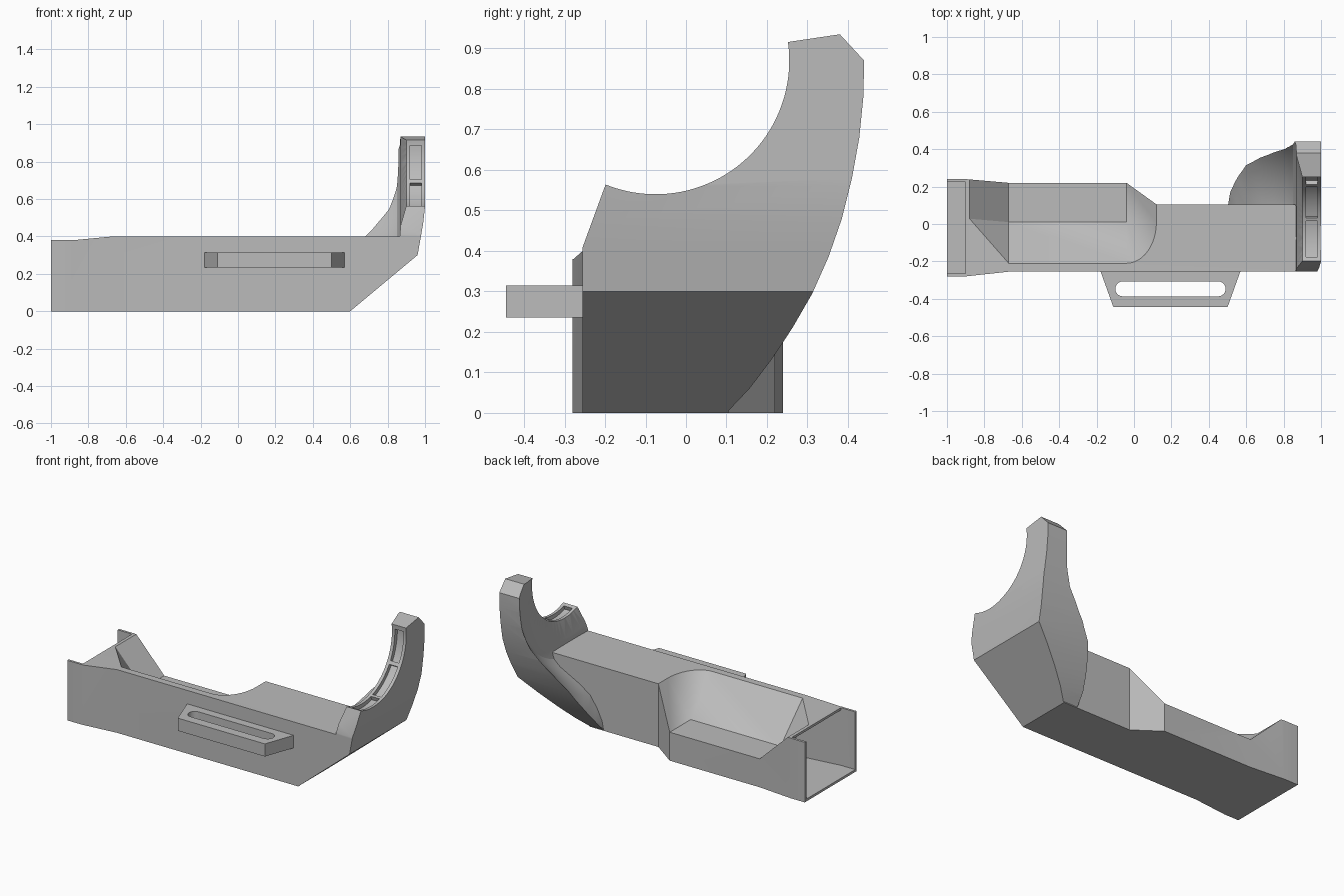
import bpy, bmesh, math
from mathutils import Vector

cube = bpy.data.objects.get("Cube")
if cube:
    bpy.data.objects.remove(cube)

grey = bpy.data.materials.new("plain_grey")
grey.use_nodes = True
colour = (0.5, 0.5, 0.5, 1)
grey.diffuse_color = colour
grey.node_tree.nodes["Principled BSDF"].inputs["Base Color"].default_value = colour

CY, CZ, R = -0.075, 0.87, 0.33   # axis of the cradle arc


def finish(name, bm):
    bmesh.ops.recalc_face_normals(bm, faces=bm.faces)
    mesh = bpy.data.meshes.new(name)
    bm.to_mesh(mesh)
    bm.free()
    mesh.materials.append(grey)
    obj = bpy.data.objects.new(name, mesh)
    bpy.context.collection.objects.link(obj)
    return obj


def prism(name, outline, axis, lo, hi):
    """Extrude a 2D outline along the x, y or z axis."""
    def place(p, d):
        c = list(p)
        c.insert("xyz".index(axis), d)
        return Vector(c)
    bm = bmesh.new()
    face = bm.faces.new([bm.verts.new(place(p, lo)) for p in outline])
    ext = bmesh.ops.extrude_face_region(bm, geom=[face])
    shift = place((0, 0), hi - lo)
    bmesh.ops.translate(bm, vec=shift, verts=[v for v in ext["geom"] if isinstance(v, bmesh.types.BMVert)])
    return finish(name, bm)


def boolean(obj, cutter, operation="DIFFERENCE"):
    """Apply a boolean and remove the helper."""
    mod = obj.modifiers.new("bool", "BOOLEAN")
    mod.object, mod.operation, mod.solver = cutter, operation, "EXACT"
    bpy.context.view_layer.objects.active = obj
    bpy.ops.object.modifier_apply(modifier=mod.name)
    bpy.data.objects.remove(cutter)


def arc(radius, start, end, steps):
    """Points on the cradle circle; angles run from straight down towards the back."""
    angles = [math.radians(start + (end - start) * i / steps) for i in range(steps + 1)]
    return [(CY + radius * math.sin(a), CZ - radius * math.cos(a)) for a in angles]


def recess(drop):
    """Sloped recess with one rounded corner."""
    low = [(-0.67, 0.01), (-0.67, 0.4), (-0.04, 0.4), (-0.04, 0.01)]
    top = [(-0.9, 0.4), (-0.9, 0.03), (-0.67, -0.21), (0.12, 0.4)]
    for i in range(13):
        a = math.pi / 2 * i / 12
        top.append((-0.04 + 0.16 * math.sin(a), 0.01 - 0.22 * math.cos(a)))
    bm = bmesh.new()
    for x, y in low:
        bm.verts.new((x, y, 0.18 - drop))
    for x, y in top:
        bm.verts.new((x, y, 0.4 - drop))
        bm.verts.new((x, y, 0.6))
    bmesh.ops.convex_hull(bm, input=bm.verts)
    return finish("recess_cutter", bm)


# Main hollow body
plan = [(-1, -0.28), (-0.9, -0.28), (-0.67, -0.255), (1, -0.255), (1, 0.105),
        (0.12, 0.105), (-0.04, 0.22), (-0.67, 0.22), (-0.9, 0.24), (-1, 0.24)]
body = prism("body", plan, "z", 0, 0.5)
side = [(-1, 0), (0.6, 0), (0.96, 0.3), (0.977, 0.4), (-0.67, 0.4), (-0.88, 0.38), (-1, 0.38)]
boolean(body, prism("side_profile", side, "y", -1, 1), "INTERSECT")
boolean(body, recess(0))

inner = [(-1.1, -0.265), (-0.9, -0.265), (-0.67, -0.235), (0.5, -0.235), (0.5, 0.085),
         (0.1, 0.085), (-0.05, 0.2), (-0.67, 0.2), (-0.9, 0.225), (-1.1, 0.225)]
cavity = prism("cavity", inner, "z", 0.015, 0.365)
boolean(cavity, recess(0.02))
boolean(body, cavity)
mouth = [(-1.1, -0.265), (-0.9, -0.265), (-0.9, 0.225), (-1.1, 0.225)]
boolean(body, prism("mouth", mouth, "z", 0.015, 0.6))

# Curved cradle arm: side outline, trimmed by the end profile
curve = [(0.1, 0), (0.157, 0.06), (0.21, 0.13), (0.263, 0.21), (0.312, 0.295), (0.352, 0.385),
         (0.385, 0.48), (0.41, 0.58), (0.428, 0.68), (0.438, 0.78), (0.44, 0.87), (0.38, 0.935)]
outline = [(-0.255, 0)] + curve + arc(R, 98, -22, 40) + [(-0.255, 0.41)]
arm = prism("cradle_arm", outline, "x", 0.45, 1.1)
end = [(0.4, 0), (0.6, 0), (0.96, 0.3), (0.978, 0.4), (0.99, 0.47), (1, 0.56), (1, 1), (0.4, 1)]
boolean(arm, prism("end_profile", end, "y", -1, 1), "INTERSECT")

# Scooped inner flank, turned about the cradle axis
flank = [(0.3, 0), (0.9, 0), (0.9, 0.33), (0.87, 0.44), (0.865, 0.5), (0.85, 0.54), (0.81, 0.575),
         (0.75, 0.605), (0.68, 0.64), (0.6, 0.69), (0.55, 0.76), (0.515, 0.83), (0.5, 0.9), (0.48, 1.1), (0.3, 1.1)]
bm = bmesh.new()
verts = [bm.verts.new((x, CY, CZ - r)) for x, r in flank]
edges = [bm.edges.new(pair) for pair in zip(verts, verts[1:] + verts[:1])]
bmesh.ops.spin(bm, geom=verts + edges, cent=(0, CY, CZ), axis=(1, 0, 0), angle=math.tau,
               steps=72, use_merge=True)
bmesh.ops.remove_doubles(bm, verts=bm.verts, dist=0.0001)
boolean(arm, finish("flank_cutter", bm))

# Three shallow pockets along the cradle rim
for start, stop in ((-18, 16), (19, 56), (60, 93)):
    ring = arc(R - 0.03, start, stop, 10) + arc(R + 0.025, stop, start, 10)
    boolean(arm, prism("rim_pocket", ring, "x", 0.92, 0.98))
boolean(body, arm, "UNION")

# Slotted strap tab on the front
tab = prism("strap_tab", [(-0.18, -0.25), (-0.11, -0.445), (0.5, -0.445), (0.57, -0.25)], "z", 0.235, 0.315)
slot = []
for cx, turn in ((0.45, -90), (-0.06, 90)):
    for i in range(13):
        a = math.radians(turn + 15 * i)
        slot.append((cx + 0.04 * math.cos(a), -0.347 + 0.04 * math.sin(a)))
boolean(tab, prism("slot_cutter", slot, "z", 0, 1))

for obj in (body, tab):
    bpy.ops.object.select_all(action="DESELECT")
    obj.select_set(True)
    bpy.context.view_layer.objects.active = obj
    bpy.ops.object.shade_smooth_by_angle(angle=math.radians(25))
